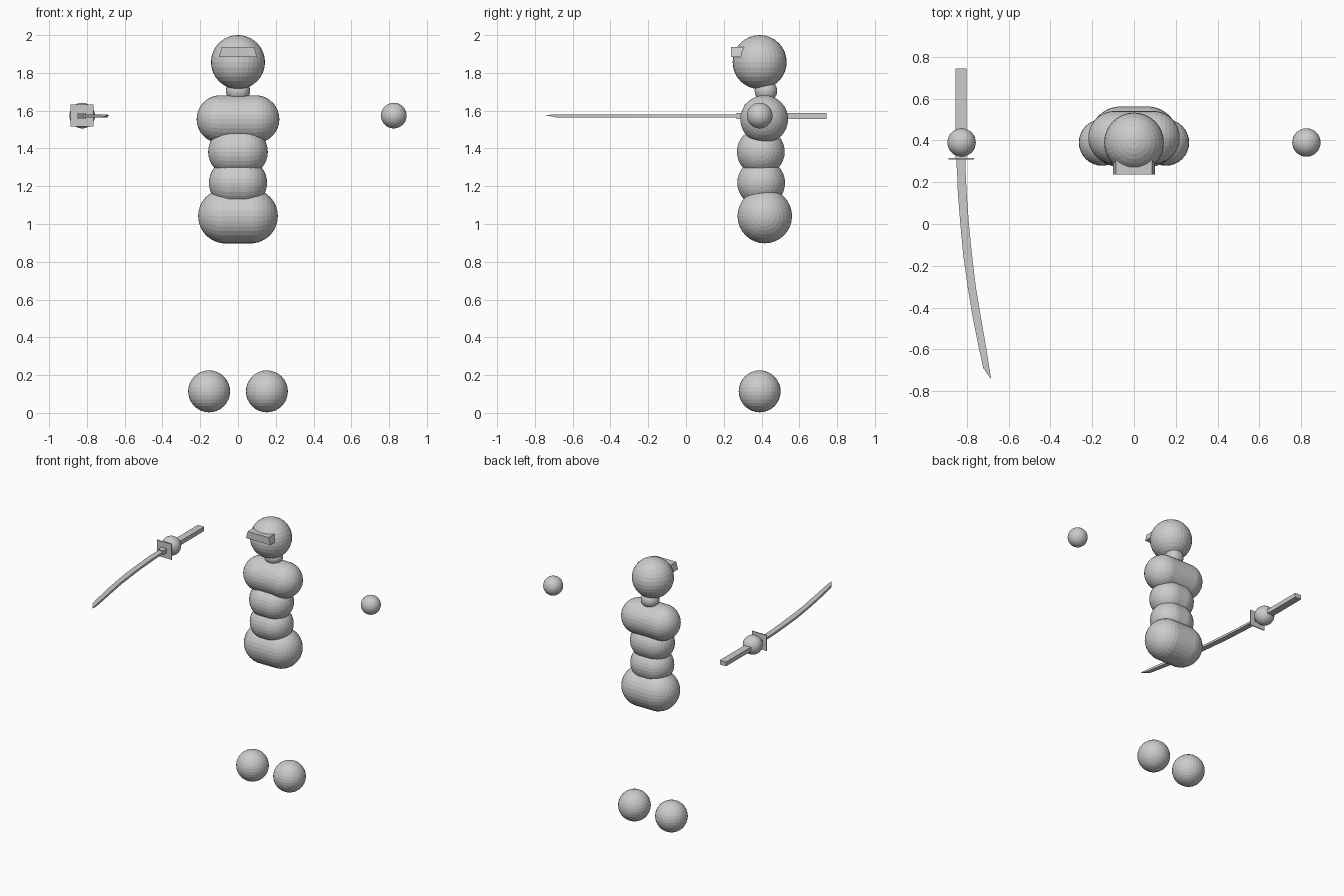
import bpy, bmesh
from mathutils import Matrix, Vector

cube = bpy.data.objects.get("Cube")
if cube:
    bpy.data.objects.remove(cube, do_unlink=True)

grey = bpy.data.materials.new("plain_grey")
grey.use_nodes = True
COLOR = (0.6, 0.6, 0.6, 1)
grey.diffuse_color = COLOR
grey.node_tree.nodes["Principled BSDF"].inputs["Base Color"].default_value = COLOR


def finish(name, bm, loc=(0, 0, 0)):
    bmesh.ops.recalc_face_normals(bm, faces=bm.faces)
    mesh = bpy.data.meshes.new(name)
    bm.to_mesh(mesh)
    bm.free()
    mesh.materials.append(grey)
    obj = bpy.data.objects.new(name, mesh)
    obj.location = loc
    bpy.context.collection.objects.link(obj)
    return obj


def ball(name, loc, radius):
    bm = bmesh.new()
    bmesh.ops.create_uvsphere(bm, u_segments=32, v_segments=16, radius=radius)
    return finish(name, bm, loc)


def capsule(name, loc, radius, half_width):
    """Sideways capsule: a ball on the x axis with its middle band stretched."""
    bm = bmesh.new()
    bmesh.ops.create_uvsphere(bm, u_segments=32, v_segments=17, radius=radius,
                              matrix=Matrix.Rotation(1.570796, 4, 'Y'))
    for v in bm.verts:
        v.co.x += (half_width - radius) * (1 if v.co.x > 0 else -1)
    return finish(name, bm, loc)


def box(name, low, high, top_scale=1.0):
    low, high = Vector(low), Vector(high)
    bm = bmesh.new()
    bmesh.ops.create_cube(bm, size=1)
    bmesh.ops.scale(bm, vec=high - low, verts=bm.verts)
    for v in bm.verts:
        if v.co.z > 0:
            v.co.x *= top_scale
    return finish(name, bm, (low + high) / 2)


# Head, visor and stacked torso
ball("head", (0, 0.39, 1.857), 0.143)
box("visor", (-0.1, 0.237, 1.884), (0.1, 0.34, 1.937), 0.86)
capsule("neck", (0, 0.423, 1.705), 0.06, 0.064)
capsule("chest", (0, 0.414, 1.555), 0.127, 0.219)
capsule("upper_belly", (0, 0.396, 1.382), 0.127, 0.158)
capsule("lower_belly", (0, 0.398, 1.218), 0.127, 0.154)
capsule("pelvis", (0, 0.417, 1.042), 0.145, 0.211)

# Floating hands and feet
for side, s in (("left", 1), ("right", -1)):
    ball(side + "_hand", (s * 0.825, 0.39, 1.574), 0.068)
    ball(side + "_foot", (s * 0.153, 0.39, 0.114), 0.111)

# Sword handle, guard and collar
box("sword_handle", (-0.853, 0.31, 1.555), (-0.801, 0.744, 1.587))
box("sword_guard", (-0.887, 0.309, 1.515), (-0.765, 0.316, 1.632))
box("blade_collar", (-0.85, 0.268, 1.557), (-0.806, 0.312, 1.588))

# Curved blade: rectangular sections (y, outer x, inner x) closing to a point
sections = [(0.3, -0.848, -0.808), (0.15, -0.843, -0.801), (0, -0.831, -0.79),
            (-0.15, -0.817, -0.775), (-0.3, -0.796, -0.757),
            (-0.45, -0.771, -0.732), (-0.6, -0.741, -0.706),
            (-0.69, -0.721, -0.692)]
bm = bmesh.new()
rings = []
for y, x0, x1 in sections:
    rings.append([bm.verts.new((x, y, z)) for x, z in
                  ((x0, 1.565), (x1, 1.565), (x1, 1.581), (x0, 1.581))])
tip = bm.verts.new((-0.683, -0.744, 1.576))
bm.faces.new(rings[0])
for i in range(4):
    j = (i + 1) % 4
    for a, b in zip(rings, rings[1:]):
        bm.faces.new((a[i], a[j], b[j], b[i]))
    bm.faces.new((rings[-1][i], rings[-1][j], tip))
finish("sword_blade", bm)
